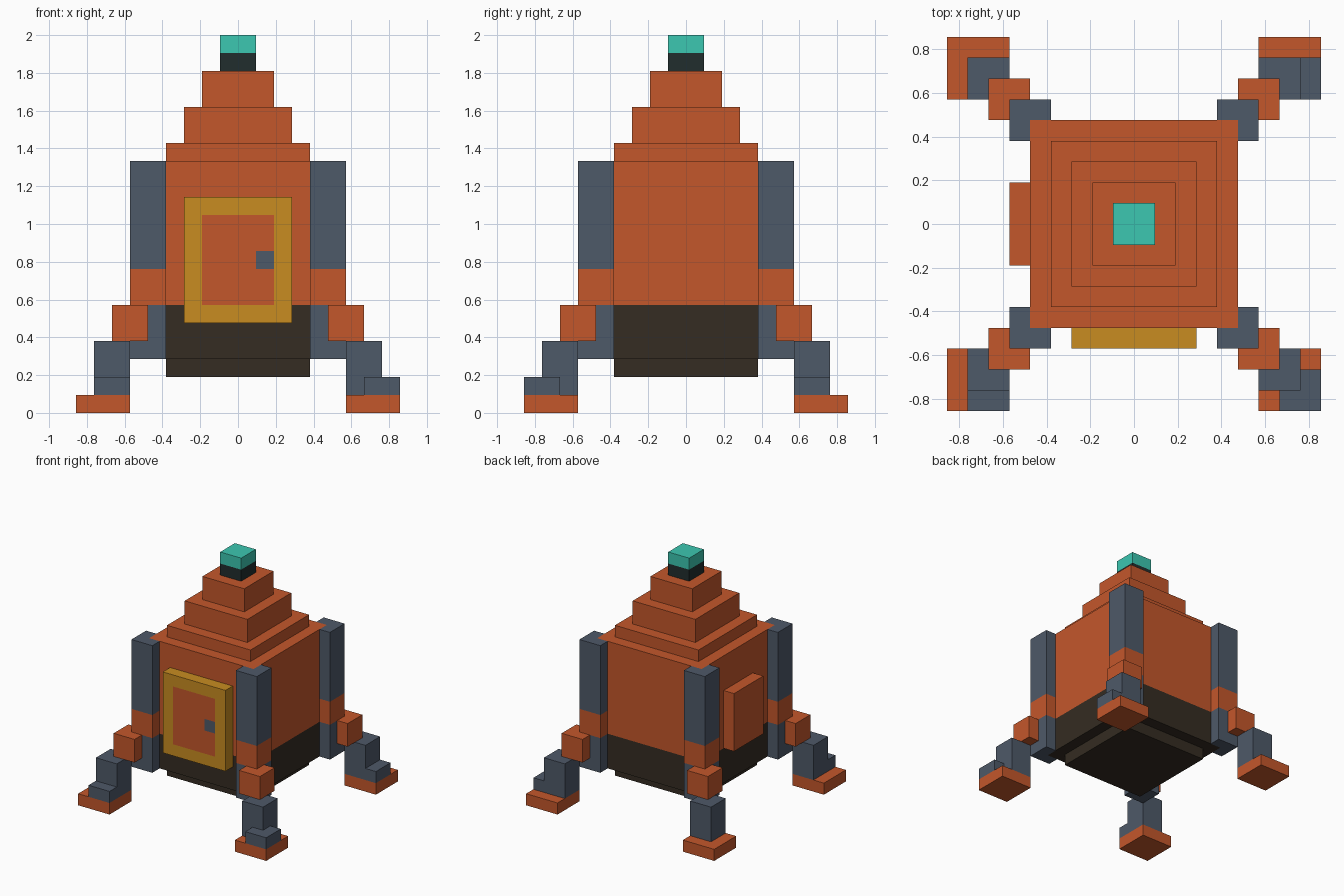
import bpy
import bmesh

if "Cube" in bpy.data.objects:
    bpy.data.objects.remove(bpy.data.objects["Cube"], do_unlink=True)

U = 2 / 21  # one block of the grid the model is built on


def material(name, r, g, b):
    m = bpy.data.materials.new(name)
    m.diffuse_color = (r, g, b, 1)
    m.use_nodes = True
    m.node_tree.nodes["Principled BSDF"].inputs["Base Color"].default_value = (r, g, b, 1)
    return m


ORANGE = material("rust orange", 0.55, 0.095, 0.024)
SLATE = material("slate grey", 0.076, 0.1, 0.14)
GOLD = material("gold", 0.578, 0.262, 0.015)
BROWN = material("dark brown", 0.035, 0.025, 0.016)
BLACK = material("near black", 0.015, 0.027, 0.027)
TEAL = material("teal", 0.045, 0.57, 0.44)


def finish(name, bm, *mats):
    bmesh.ops.recalc_face_normals(bm, faces=bm.faces[:])
    mesh = bpy.data.meshes.new(name)
    bm.to_mesh(mesh)
    bm.free()
    for m in mats:
        mesh.materials.append(m)
    obj = bpy.data.objects.new(name, mesh)
    bpy.context.collection.objects.link(obj)
    return obj


def prism_mesh(points, z0, z1):
    bm = bmesh.new()
    base = bm.faces.new([bm.verts.new((x * U, y * U, z0 * U)) for x, y in points])
    top = bmesh.ops.extrude_face_region(bm, geom=[base], use_keep_orig=True)["geom"]
    verts = [v for v in top if isinstance(v, bmesh.types.BMVert)]
    bmesh.ops.translate(bm, verts=verts, vec=(0, 0, (z1 - z0) * U))
    return bm


def rect(x0, x1, y0, y1):
    return [(x0, y0), (x1, y0), (x1, y1), (x0, y1)]


def prism(name, points, z0, z1, mat):
    return finish(name, prism_mesh(points, z0, z1), mat)


# Stacked square tiers of the body, from the underside to the beacon
for name, half, z0, z1, mat in [
    ("underside", 4, 2, 3, BROWN),
    ("lower_hull", 5, 3, 6, BROWN),
    ("upper_hull", 5, 6, 14, ORANGE),
    ("roof_step_low", 4, 14, 15, ORANGE),
    ("roof_step_middle", 3, 15, 17, ORANGE),
    ("roof_step_high", 2, 17, 19, ORANGE),
    ("beacon_base", 1, 19, 20, BLACK),
    ("beacon", 1, 20, 21, TEAL),
]:
    prism(name, rect(-half, half, -half, half), z0, z1, mat)

# Raised panel on the right side
prism("side_panel", rect(-6, -5, -2, 2), 6, 11, ORANGE)

# Door slab: cut along frame and handle edges, then coloured by position
bm = prism_mesh(rect(-3, 3, -6, -5), 5, 12)
cuts = [((x, 0, 0), (1, 0, 0)) for x in (-2, 1, 2)]
cuts += [((0, 0, z), (0, 0, 1)) for z in (6, 8, 9, 11)]
for co, normal in cuts:
    bmesh.ops.bisect_plane(bm, geom=bm.verts[:] + bm.edges[:] + bm.faces[:],
                           plane_co=[c * U for c in co], plane_no=normal)
for f in bm.faces:
    x, y, z = f.calc_center_median() / U
    if y < -5.9 and abs(x) < 2 and 6 < z < 11:
        f.material_index = 2 if x > 1 and 8 < z < 9 else 1
finish("door", bm, GOLD, ORANGE, SLATE)

# Four legs stepping outward from the corners; each toe cap points its own way
strut = [(5, 4), (6, 4), (6, 6), (4, 6), (4, 5), (5, 5)]
toes = {
    (1, -1): rect(7, 9, 7, 9),
    (-1, -1): rect(6, 8, 8, 9),
    (1, 1): rect(8, 9, 6, 8),
}
for sx in (1, -1):
    for sy in (1, -1):
        tag = ("back_" if sy > 0 else "front_") + ("left_" if sx > 0 else "right_")
        parts = [
            ("strut_bottom", strut, 3, 6, SLATE),
            ("strut_band", strut, 6, 8, ORANGE),
            ("strut_top", strut, 8, 14, SLATE),
            ("knee", rect(5, 7, 5, 7), 4, 6, ORANGE),
            ("shin", rect(6, 8, 6, 8), 1, 4, SLATE),
            ("foot", rect(6, 9, 6, 9), 0, 1, ORANGE),
        ]
        if (sx, sy) in toes:
            parts.append(("toe", toes[sx, sy], 1, 2, SLATE))
        for name, points, z0, z1, mat in parts:
            prism(tag + name, [(sx * x, sy * y) for x, y in points], z0, z1, mat)
